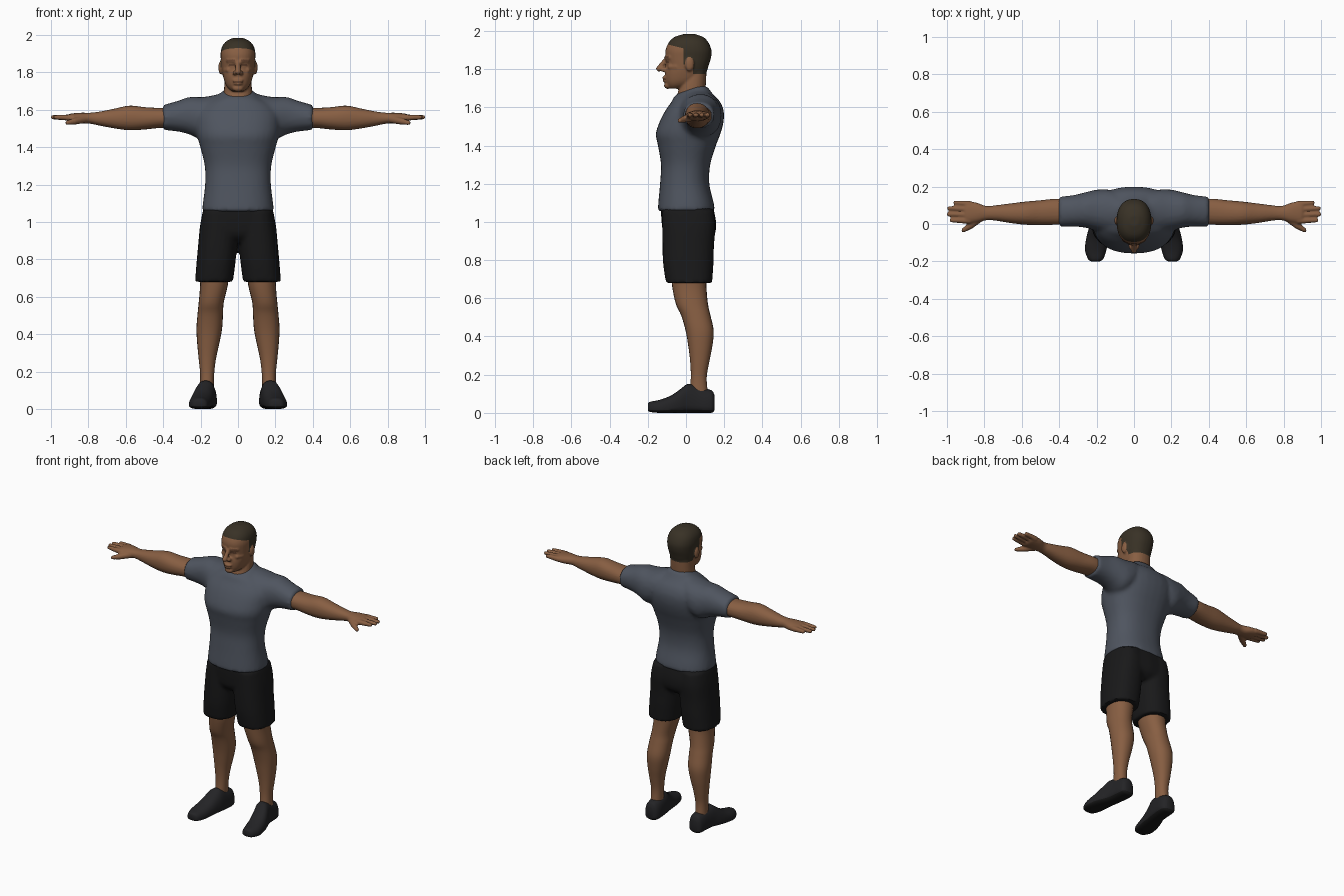
import bpy, bmesh, math
from mathutils import Vector, Matrix

BOTH = (1, -1)


def material(name, rgb):
    m = bpy.data.materials.new(name)
    m.diffuse_color = (*rgb, 1)
    return m


SKIN = material("skin", (0.245, 0.113, 0.055))
DARK_SKIN = material("dark_skin", (0.13, 0.058, 0.03))
HAIR = material("hair_brown", (0.04, 0.031, 0.019))
SHIRT = material("shirt_blue_grey", (0.078, 0.09, 0.115))
SHORTS = material("shorts_black", (0.0095, 0.0095, 0.01))
SHOE = material("shoe_charcoal", (0.017, 0.017, 0.019))
SOLE = material("sole_black", (0.009, 0.009, 0.009))


def spline(secs, k=4):
    """Smoothly resample a list of cross-sections."""
    out = []
    for i in range(len(secs) - 1):
        a, b, c, d = (secs[max(0, min(len(secs) - 1, i + j))] for j in (-1, 0, 1, 2))
        for s in range(k):
            t = s / k
            out.append([0.5 * (2 * q + (r - p) * t + (2 * p - 5 * q + 4 * r - e) * t * t
                               + (3 * q - p - 3 * r + e) * t ** 3)
                        for p, q, r, e in zip(a, b, c, d)])
    return out + [list(secs[-1])]


def loft(bm, secs, axis, n=24, p=2.2, mid=0.5, sides=(1,)):
    """Skin rounded rings (position, u0, u1, v0, v1) along an axis."""
    for side in sides:
        rings = []
        for t, u0, u1, v0, v1 in spline(secs):
            ring = []
            for i in range(n):
                a = 2 * math.pi * i / n
                c, s = math.cos(a), math.sin(a)
                cu = math.copysign(abs(c) ** (2 / p), c)
                sv = math.copysign(abs(s) ** (2 / p), s)
                vm = v0 + mid * (v1 - v0)
                u = (u0 + u1) / 2 + cu * (u1 - u0) / 2
                v = vm + sv * ((v1 - vm) if sv > 0 else (vm - v0))
                x, y, z = {"x": (t, u, v), "y": (u, t, v), "z": (u, v, t)}[axis]
                ring.append(bm.verts.new((x * side, y, z)))
            rings.append(ring)
        for r0, r1 in zip(rings, rings[1:]):
            for i in range(n):
                j = (i + 1) % n
                bm.faces.new((r0[i], r0[j], r1[j], r1[i]))
        bm.faces.new(rings[0][::-1])
        bm.faces.new(rings[-1])


def blob(bm, centre, size, sides=(1,)):
    for s in sides:
        m = Matrix.Translation((centre[0] * s, *centre[1:])) @ Matrix.Diagonal((*size, 1))
        bmesh.ops.create_uvsphere(bm, u_segments=14, v_segments=10, radius=1, matrix=m)


def limb(bm, p0, p1, r0, r1, sides=(1,)):
    """Tapered rod with rounded ends."""
    for s in sides:
        a, b = Vector((p0[0] * s, *p0[1:])), Vector((p1[0] * s, *p1[1:]))
        m = Matrix.Translation((a + b) / 2) @ (b - a).to_track_quat("Z", "Y").to_matrix().to_4x4()
        bmesh.ops.create_cone(bm, cap_ends=True, segments=14, radius1=r0, radius2=r1,
                              depth=(b - a).length, matrix=m)
    blob(bm, p0, (r0,) * 3, sides)
    blob(bm, p1, (r1,) * 3, sides)


def finish(bm, name, mats, voxel=0, smooth=2, cuts=(), rule=None):
    """Make the object, blend its volumes, cut colour borders and paint by rule."""
    bmesh.ops.recalc_face_normals(bm, faces=bm.faces)
    me = bpy.data.meshes.new(name)
    bm.to_mesh(me)
    bm.free()
    ob = bpy.data.objects.new(name, me)
    bpy.context.collection.objects.link(ob)
    if voxel:
        mod = ob.modifiers.new("blend", "REMESH")
        mod.mode, mod.voxel_size = "VOXEL", voxel
        mod = ob.modifiers.new("soften", "SMOOTH")
        mod.factor, mod.iterations = 0.5, smooth
        deps = bpy.context.evaluated_depsgraph_get()
        me = bpy.data.meshes.new_from_object(ob.evaluated_get(deps))
        ob.modifiers.clear()
        ob.data = me
    me.materials.clear()
    for m in mats:
        me.materials.append(m)
    if rule:
        bm = bmesh.new()
        bm.from_mesh(me)
        for co, no in cuts:
            bmesh.ops.bisect_plane(bm, geom=bm.verts[:] + bm.edges[:] + bm.faces[:],
                                   plane_co=co, plane_no=no)
        for f in bm.faces:
            f.material_index = rule(f.calc_center_median())
        bm.to_mesh(me)
        bm.free()
    me.shade_smooth()
    me.set_sharp_from_angle(angle=math.radians(50))
    return ob


# Shirt: torso blended with shoulders and sleeves
bm = bmesh.new()
loft(bm, [(1.055, -.193, .193, -.148, .152), (1.10, -.188, .188, -.145, .145),
          (1.20, -.176, .176, -.136, .122), (1.30, -.178, .178, -.131, .127),
          (1.40, -.202, .202, -.147, .157), (1.46, -.218, .218, -.158, .18),
          (1.52, -.225, .225, -.14, .196), (1.58, -.222, .222, -.11, .198),
          (1.63, -.185, .185, -.075, .178), (1.66, -.125, .125, -.058, .148),
          (1.69, -.092, .092, -.012, .125), (1.71, -.07, .07, .03, .112)], "z", n=32, p=2.35)
loft(bm, [(.05, -.03, .14, 1.50, 1.70), (.12, -.045, .18, 1.47, 1.68),
          (.19, -.04, .185, 1.44, 1.668), (.26, -.02, .17, 1.468, 1.668),
          (.32, -.014, .155, 1.483, 1.648), (.402, -.014, .146, 1.492, 1.625)],
     "x", sides=BOTH)
finish(bm, "shirt", [SHIRT], voxel=0.013, smooth=3)

# Shorts: hips blended with two legs
bm = bmesh.new()
loft(bm, [(1.08, -.182, .182, -.132, .142), (1.0, -.198, .198, -.128, .157),
          (.93, -.195, .195, -.115, .15), (.89, -.14, .14, -.07, .11)], "z", p=2.4)
loft(bm, [(1.06, .01, .188, -.125, .145), (.98, .002, .203, -.125, .155),
          (.88, .005, .213, -.124, .147), (.78, .014, .222, -.12, .144),
          (.68, .027, .23, -.105, .137)], "z", p=2.4, sides=BOTH)
finish(bm, "shorts", [SHORTS], voxel=0.012, smooth=2)

# Bare legs from inside the shorts down to the ankles
bm = bmesh.new()
loft(bm, [(.74, .045, .207, -.08, .108), (.66, .055, .203, -.072, .107),
          (.57, .076, .21, -.053, .115), (.51, .08, .216, -.025, .128),
          (.43, .085, .222, -.002, .145), (.35, .1, .218, .012, .138),
          (.267, .118, .21, .022, .122), (.18, .128, .202, .025, .108),
          (.08, .13, .205, .015, .118)], "z", sides=BOTH)
finish(bm, "legs", [SKIN])

# Shoes with a dark sole band
bm = bmesh.new()
loft(bm, [(-.2, .185, .228, .014, .048), (-.188, .165, .245, .005, .058),
          (-.14, .148, .262, 0, .068), (-.08, .137, .256, 0, .09),
          (-.03, .128, .243, 0, .124), (.01, .12, .228, 0, .152),
          (.06, .115, .218, 0, .142), (.11, .113, .214, 0, .126),
          (.138, .122, .207, .002, .115), (.15, .14, .19, .015, .09)],
     "y", p=2.5, mid=.28, sides=BOTH)
finish(bm, "shoes", [SHOE, SOLE], cuts=[((0, 0, .016), (0, 0, 1))],
       rule=lambda c: int(c.z < .016))

# Arms blended with palms, fingers and thumbs
bm = bmesh.new()
loft(bm, [(.34, -.002, .132, 1.502, 1.612), (.42, -.004, .135, 1.502, 1.61),
          (.50, -.006, .127, 1.494, 1.614), (.58, -.004, .12, 1.49, 1.622),
          (.66, .005, .11, 1.5, 1.606), (.74, .018, .1, 1.515, 1.59),
          (.79, .02, .096, 1.525, 1.584), (.84, .008, .114, 1.527, 1.584),
          (.89, .002, .122, 1.533, 1.58), (.905, .008, .116, 1.54, 1.575)],
     "x", sides=BOTH)
for y0, y1, tip in ((.018, .02, .975), (.049, .052, .99), (.079, .084, .987), (.106, .114, .955)):
    limb(bm, (.88, y0, 1.557), (tip, y1, 1.56), .018, .012, BOTH)
limb(bm, (.82, .035, 1.55), (.875, -.01, 1.538), .022, .018, BOTH)
limb(bm, (.875, -.01, 1.538), (.912, -.033, 1.53), .018, .012, BOTH)
finish(bm, "arms", [SKIN], voxel=0.006, smooth=2)

# Head: skull, neck, nose, brow, lips, cheeks and ears blended together
bm = bmesh.new()
loft(bm, [(1.698, -.03, .03, -.085, -.03), (1.715, -.052, .052, -.1, .03),
          (1.74, -.068, .068, -.108, .075), (1.78, -.08, .08, -.11, .105),
          (1.82, -.087, .087, -.103, .119), (1.86, -.091, .091, -.107, .131),
          (1.90, -.093, .093, -.107, .133), (1.94, -.084, .084, -.09, .117),
          (1.968, -.06, .06, -.06, .09), (1.984, -.025, .025, -.01, .045)],
     "z", n=32, p=2.3)
loft(bm, [(1.60, -.078, .078, -.066, .09), (1.66, -.076, .076, -.048, .098),
          (1.72, -.074, .074, -.03, .104), (1.80, -.07, .07, 0, .108)], "z")
limb(bm, (0, -.104, 1.85), (0, -.142, 1.802), .012, .015)
blob(bm, (.016, -.118, 1.797), (.014, .018, .012), BOTH)
limb(bm, (.018, -.104, 1.86), (.055, -.085, 1.862), .011, .01, BOTH)
limb(bm, (.05, -.082, 1.812), (.066, -.05, 1.812), .014, .014, BOTH)
blob(bm, (0, -.11, 1.755), (.03, .015, .008))
blob(bm, (0, -.109, 1.739), (.025, .014, .008))
blob(bm, (0, -.095, 1.714), (.03, .02, .018))
blob(bm, (.093, .018, 1.825), (.012, .024, .036), BOTH)


def face_colour(c):
    ear = abs(c.x) > .0935 and c.z < 1.862
    crown = c.z > 1.905 - .25 * c.y
    sideburn = c.y > -.012 and c.z > 1.825
    nape = c.y > .036 and c.z > 1.775
    if not ear and (crown or sideburn or nape):
        return 1
    mouth = abs(c.x) < .028 and 1.742 < c.z < 1.752
    eye = .016 < abs(c.x) < .05 and 1.832 < c.z < 1.843
    brow = .014 < abs(c.x) < .06 and 1.859 < c.z < 1.869
    return 2 if c.y < -.06 and (mouth or eye or brow) else 0


finish(bm, "head", [SKIN, HAIR, DARK_SKIN], voxel=0.006, smooth=2,
       cuts=[((0, 0, 1.905), (0, .25, 1)), ((0, -.012, 0), (0, 1, 0)),
             ((0, .036, 0), (0, 1, 0)), ((0, 0, 1.775), (0, 0, 1)),
             ((0, 0, 1.825), (0, 0, 1))],
       rule=face_colour)
